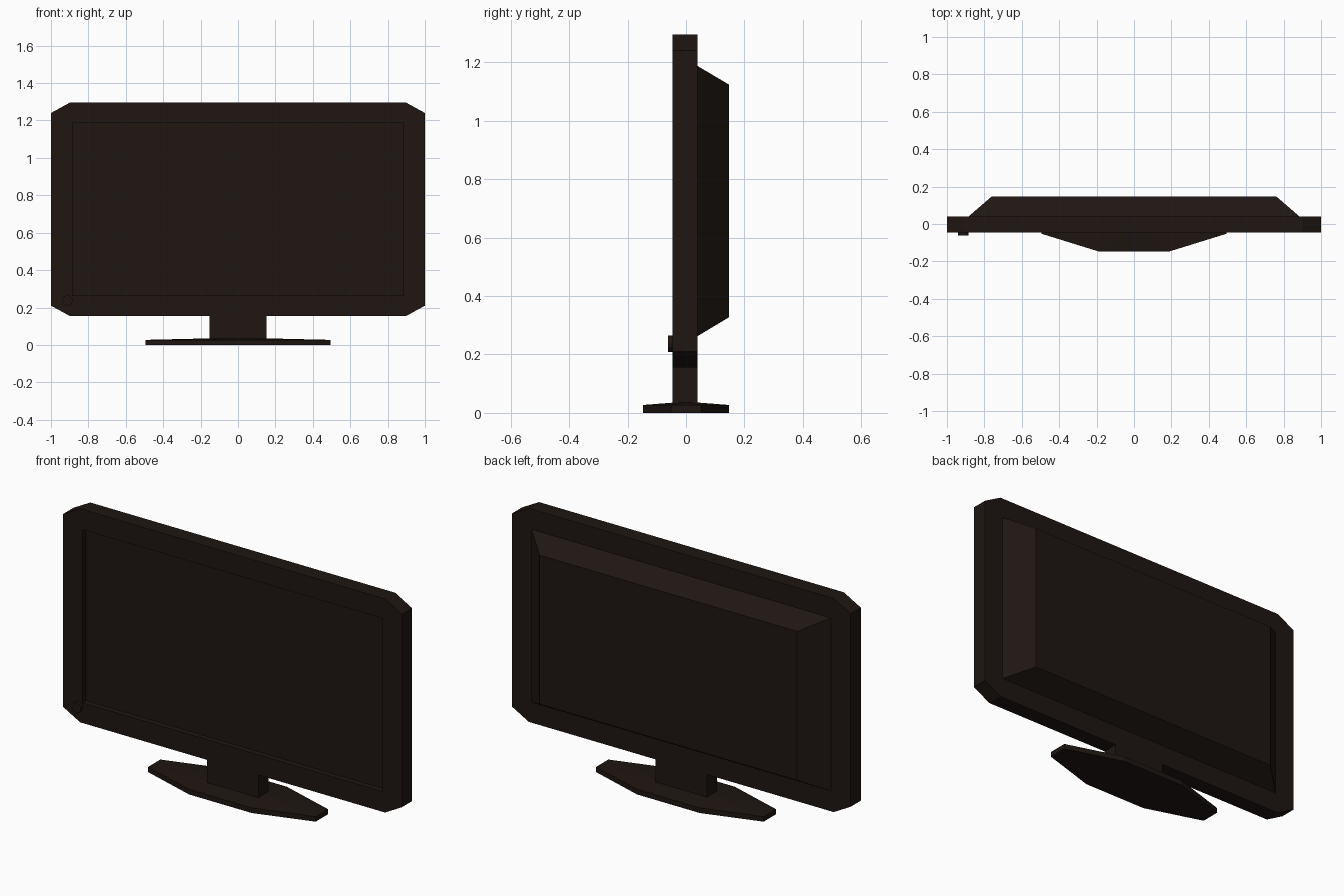
import bpy, bmesh
from math import radians

if "Cube" in bpy.data.objects:
    bpy.data.objects.remove(bpy.data.objects["Cube"])

mat = bpy.data.materials.new("dark_plastic")
mat.diffuse_color = (0.013, 0.008, 0.006, 1)
mat.use_nodes = True
mat.node_tree.nodes["Principled BSDF"].inputs["Base Color"].default_value = mat.diffuse_color


def loft(name, rings):
    """Skin equal-length rings of points, cap both ends, merge coincident points."""
    bm = bmesh.new()
    loops = [[bm.verts.new(p) for p in ring] for ring in rings]
    for a, b in zip(loops, loops[1:]):
        for i in range(len(a)):
            j = (i + 1) % len(a)
            bm.faces.new((a[i], a[j], b[j], b[i]))
    bm.faces.new(loops[0])
    bm.faces.new(loops[-1])
    bmesh.ops.remove_doubles(bm, verts=bm.verts, dist=1e-5)
    bmesh.ops.recalc_face_normals(bm, faces=bm.faces)
    mesh = bpy.data.meshes.new(name)
    bm.to_mesh(mesh)
    bm.free()
    mesh.materials.append(mat)
    obj = bpy.data.objects.new(name, mesh)
    bpy.context.collection.objects.link(obj)
    return obj


def panel(y, w, z0, z1, cx=0.0, cz=0.0):
    """Upright rectangle with corners cut by cx, cz (half-width w)."""
    return [(-w + cx, y, z0), (w - cx, y, z0), (w, y, z0 + cz), (w, y, z1 - cz),
            (w - cx, y, z1), (-w + cx, y, z1), (-w, y, z1 - cz), (-w, y, z0 + cz)]


def foot(z, s):
    """Flat octagon for the stand, scaled by s."""
    half = [(-0.185, -0.148), (0.185, -0.148), (0.495, -0.052), (0.495, 0.052)]
    return [(x * s, y * s, z) for x, y in half + [(-x, -y) for x, y in half]]


FRONT, BACK = -0.046, 0.04

# Cut-corner frame with the recessed screen
loft("screen_frame", [
    panel(FRONT + 0.03, 0.885, 0.263, 1.187),
    panel(FRONT, 0.885, 0.263, 1.187),
    panel(FRONT, 1.0, 0.155, 1.295, 0.1, 0.055),
    panel(BACK, 1.0, 0.155, 1.295, 0.1, 0.055)])

# Tapered rear housing
loft("rear_housing", [
    panel(BACK, 0.885, 0.263, 1.187),
    panel(0.148, 0.76, 0.328, 1.123)])

# Stand neck and foot
loft("stand_neck", [panel(FRONT, 0.152, 0.02, 0.155), panel(BACK, 0.152, 0.02, 0.155)])
loft("stand_foot", [foot(0, 1), foot(0.027, 1), foot(0.035, 0.31)])

# Round power button in the lower left corner
bpy.ops.mesh.primitive_cylinder_add(vertices=12, radius=0.028, depth=0.03,
                                    location=(-0.912, -0.047, 0.237),
                                    rotation=(radians(90), 0, 0))
button = bpy.context.object
button.name = "power_button"
button.data.materials.append(mat)
